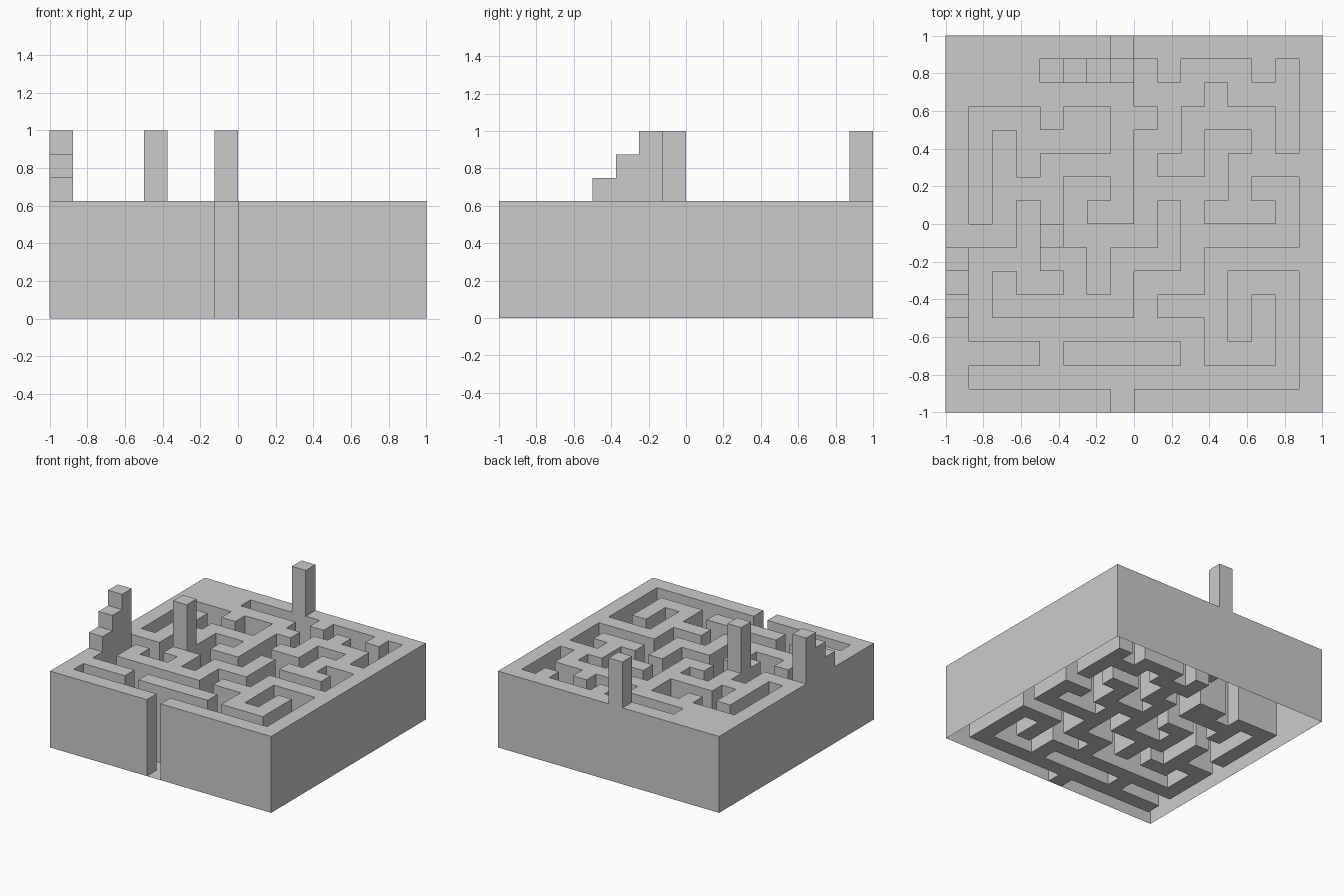
import bpy, bmesh

if "Cube" in bpy.data.objects:
    bpy.data.objects.remove(bpy.data.objects["Cube"])

# Plan of the maze, back row first.
# '#' = wall (5 blocks high), '.' = floor, digits = height in blocks
PLAN = [
    "#######8########",
    "####4321.#...#.#",
    "########...#...#",
    "#...#..##.####.#",
    "#.#....#..#..#.#",
    "#.#.####.##.####",
    "#.###..#....#..#",
    "#.#.#.##.#.###.#",
    "###.8....#.....#",
    "8...##.###.#####",
    "7.#..#.#...#...#",
    "6.######.###.#.#",
    "#..........#.#.#",
    "####.#####.###.#",
    "#..............#",
    "#######.########",
]
N = 16
S = 2 / N
WALL = 5


def height(col, row):
    if not (0 <= col < N and 0 <= row < N):
        return 0
    return {"#": WALL, ".": 0}.get(PLAN[row][col]) if PLAN[row][col] in "#." else int(PLAN[row][col])


def part_name(col, row, level):
    """Part that owns a face of this cell at this block level."""
    if level > WALL:
        return "wall_stairs" if col == 0 else "corner_free_tower"
    h = height(col, row)
    return "maze_floor" if h == 0 else "sunken_steps" if h < WALL else "maze_walls"


parts = {}


def quad(name, pts):
    bm = parts.setdefault(name, bmesh.new()) if name not in parts else parts[name]
    bm.faces.new([bm.verts.new((x * S - 1, 1 - y * S, z * S)) for x, y, z in pts])


for r in range(N):
    for c in range(N):
        h = height(c, r)
        # top of the cell (the shell is open underneath)
        quad(part_name(c, r, h), [(c, r + 1, h), (c + 1, r + 1, h), (c + 1, r, h), (c, r, h)])
        # sides, one block level at a time, only where the neighbour is lower
        for dc, dr, a, b in ((0, 1, (0, 1), (1, 1)), (1, 0, (1, 1), (1, 0)),
                             (0, -1, (1, 0), (0, 0)), (-1, 0, (0, 0), (0, 1))):
            for k in range(height(c + dc, r + dr), h):
                p, q = (c + a[0], r + a[1]), (c + b[0], r + b[1])
                quad(part_name(c, r, k + 1), [(*p, k), (*q, k), (*q, k + 1), (*p, k + 1)])

# one object per part
for name, bm in parts.items():
    name = "towers" if name == "corner_free_tower" else name
    bmesh.ops.remove_doubles(bm, verts=bm.verts, dist=1e-4)
    mesh = bpy.data.meshes.new(name)
    bm.to_mesh(mesh)
    bm.free()
    bpy.context.collection.objects.link(bpy.data.objects.new(name, mesh))
